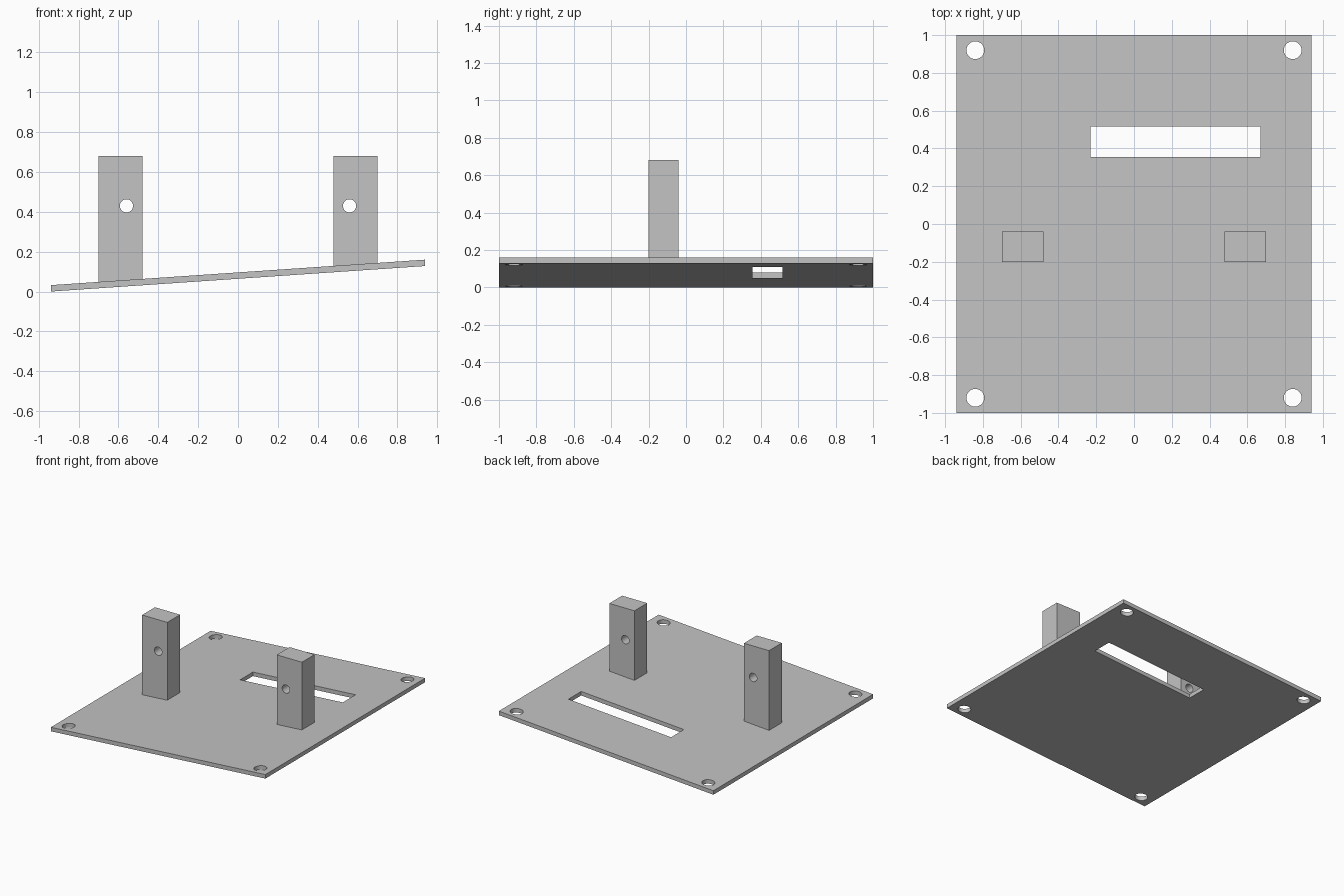
import bpy
import bmesh
from math import pi
from mathutils import Matrix, Vector

cube = bpy.data.objects.get("Cube")
if cube:
    bpy.data.objects.remove(cube, do_unlink=True)

HALF_X, HALF_Y = 0.94, 1.0
THICK, RISE = 0.032, 0.128

grey = bpy.data.materials.new("light grey")
grey.use_nodes = True
colour = (0.55, 0.55, 0.55, 1)
grey.diffuse_color = colour
grey.node_tree.nodes["Principled BSDF"].inputs["Base Color"].default_value = colour


def slope(x):
    """Height of the tilted underside of the plate."""
    return RISE * (x + HALF_X) / (2 * HALF_X)


def finish(name, bm):
    mesh = bpy.data.meshes.new(name)
    bm.to_mesh(mesh)
    bm.free()
    mesh.materials.append(grey)
    obj = bpy.data.objects.new(name, mesh)
    bpy.context.collection.objects.link(obj)
    return obj


def box(name, low, high):
    bm = bmesh.new()
    bmesh.ops.create_cube(bm, size=1)
    low, high = Vector(low), Vector(high)
    for v in bm.verts:
        v.co = (low + high) / 2 + v.co * (high - low)
    return finish(name, bm)


def rod(name, centre, radius, length, turn=0):
    bm = bmesh.new()
    bmesh.ops.create_cone(bm, cap_ends=True, segments=40, radius1=radius,
                          radius2=radius, depth=length,
                          matrix=Matrix.Translation(centre) @ Matrix.Rotation(turn, 4, "X"))
    return finish(name, bm)


def cut(obj, cutters):
    """Subtract the cutters for good, then remove them."""
    bpy.ops.object.select_all(action="DESELECT")
    bpy.context.view_layer.objects.active = obj
    obj.select_set(True)
    for cutter in cutters:
        cutter.hide_render = True
        mod = obj.modifiers.new("cut", "BOOLEAN")
        mod.operation, mod.solver, mod.object = "DIFFERENCE", "EXACT", cutter
        bpy.ops.object.modifier_apply(modifier=mod.name)
        bpy.data.objects.remove(cutter, do_unlink=True)
    bpy.ops.object.shade_smooth_by_angle(angle=pi / 6)


# Base plate with four corner holes and a slot, sheared to its tilt
plate = box("base_plate", (-HALF_X, -HALF_Y, 0), (HALF_X, HALF_Y, THICK))
holes = [rod("corner_hole", (sx * 0.84, sy * 0.92, 0), 0.047, 1)
         for sx in (-1, 1) for sy in (-1, 1)]
slot = box("slot", (-0.23, 0.355, -1), (0.67, 0.515, 1))
cut(plate, holes + [slot])
for v in plate.data.vertices:
    v.co.z += slope(v.co.x)

# Two upright posts with cross holes, their feet following the plate
for side, name in ((-1, "right_post"), (1, "left_post")):
    x0, x1 = sorted((side * 0.48, side * 0.70))
    post = box(name, (x0, -0.20, 0), (x1, -0.04, 0.68))
    for v in post.data.vertices:
        if v.co.z < 0.1:
            v.co.z = slope(v.co.x) + THICK * 0.8
    cut(post, [rod("pin_hole", (side * 0.56, -0.12, 0.43), 0.033, 1, pi / 2)])
